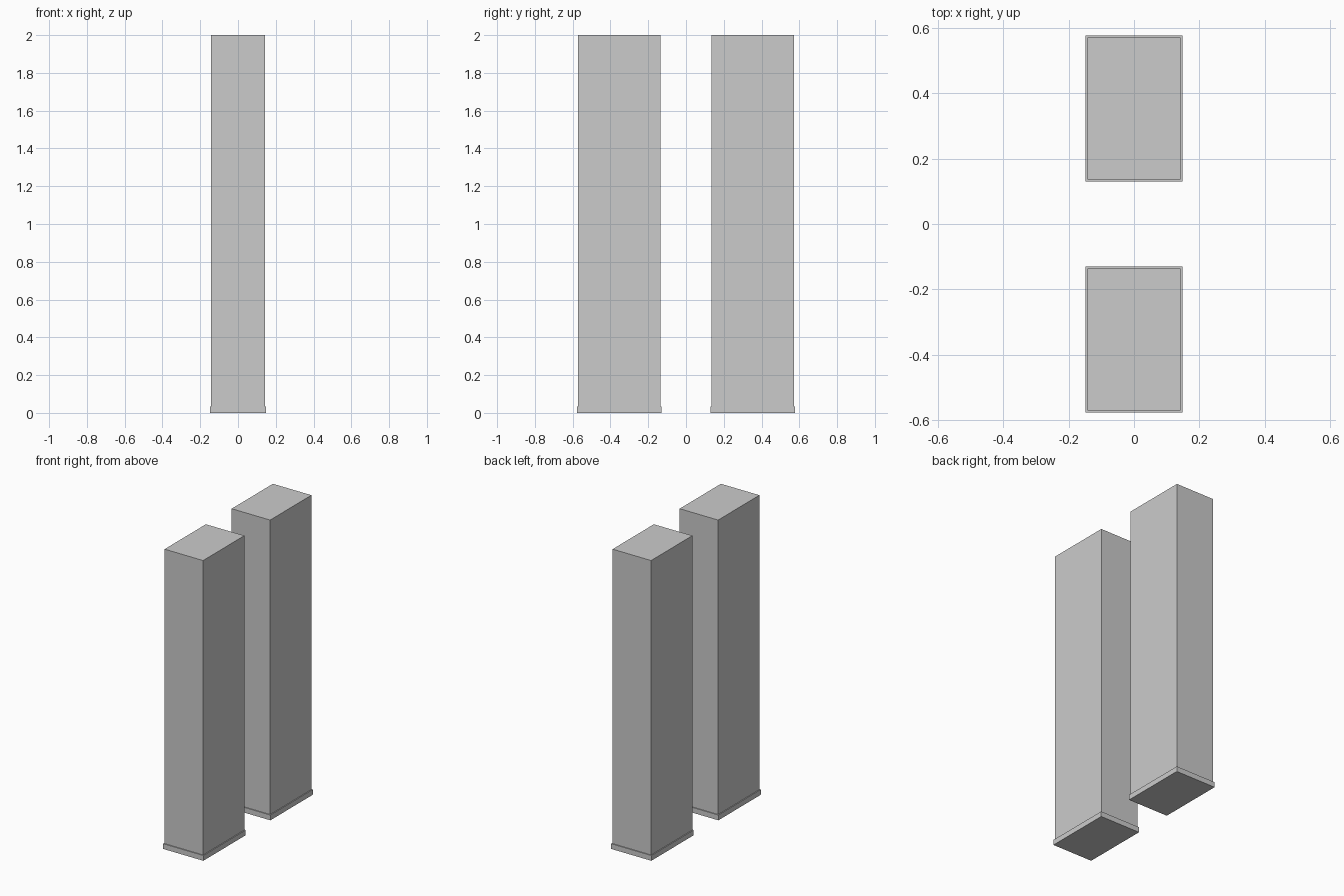
import bpy

if "Cube" in bpy.data.objects:
    bpy.data.objects.remove(bpy.data.objects["Cube"])


def box(name, half_x, y0, y1, z0, z1):
    bpy.ops.mesh.primitive_cube_add(size=1, location=(0, (y0 + y1) / 2, (z0 + z1) / 2))
    ob = bpy.context.object
    ob.name = name
    ob.scale = (2 * half_x, y1 - y0, z1 - z0)
    bpy.ops.object.transform_apply(location=False, rotation=False, scale=True)
    return ob


BASE_H = 0.035

# Two matching towers, each a tall cabinet on a slightly wider plinth
for side, s in (("front", -1), ("back", 1)):
    y0, y1 = sorted((s * 0.130, s * 0.577))
    box(side + "_plinth", 0.148, y0, y1, 0, BASE_H)
    box(side + "_cabinet", 0.142, y0 + 0.006, y1 - 0.006, BASE_H, 2.0)
